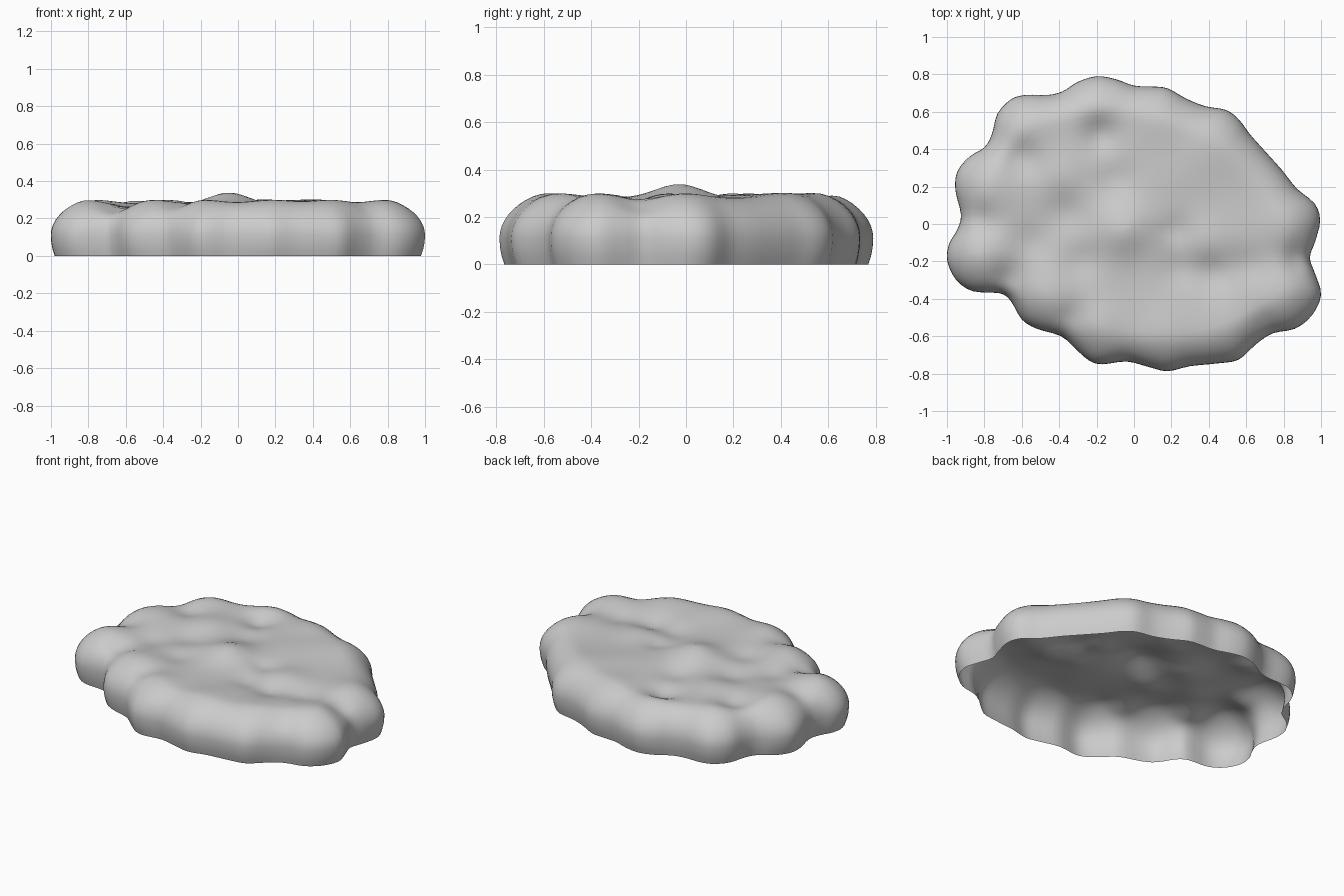
import bpy, bmesh, math
from mathutils import Vector

if "Cube" in bpy.data.objects:
    bpy.data.objects.remove(bpy.data.objects["Cube"])

# Lobed outline seen from above, counter-clockwise
OUTLINE = [
    (.995, .02), (.965, .11), (.87, .19), (.79, .29), (.70, .39), (.62, .48), (.56, .56), (.49, .61),
    (.38, .63), (.28, .67), (.18, .725), (.10, .735), (0, .74), (-.10, .775), (-.20, .79),
    (-.30, .76), (-.38, .71), (-.46, .69), (-.58, .69), (-.66, .665), (-.73, .59), (-.76, .48),
    (-.80, .41), (-.88, .36), (-.945, .28), (-.955, .18), (-.925, .05), (-.945, -.03),
    (-.99, -.11), (-.998, -.20), (-.95, -.30), (-.86, -.36), (-.72, -.37), (-.66, -.41),
    (-.60, -.51), (-.52, -.56), (-.39, -.60), (-.31, -.67), (-.24, -.73), (-.17, -.75),
    (-.04, -.735), (.08, -.765), (.18, -.787), (.30, -.76), (.45, -.745), (.56, -.725),
    (.65, -.645), (.74, -.585), (.86, -.56), (.95, -.49), (1.0, -.38), (.97, -.27),
    (.94, -.18), (.97, -.09)]

# Soft bumps and hollows on the top: x, y, height, width
BUMPS = [
    (-.05, -.03, .058, .14), (.40, -.09, .02, .13), (-.80, -.18, .02, .14), (-.76, .20, .02, .14),
    (-.58, .52, .02, .14), (.80, -.38, .02, .14), (.80, 0, .02, .14), (-.45, -.37, .02, .13),
    (-.20, .62, .02, .12), (.13, .56, .02, .15), (.42, .42, .02, .18), (.18, -.58, .02, .15),
    (.50, -.55, .02, .15), (-.18, -.55, .02, .13), (-.38, .26, .02, .12), (.20, .25, .012, .18)]
HOLLOWS = [
    (-.18, .48, -.045, .10), (-.60, .36, -.035, .10), (-.82, .02, -.035, .09),
    (-.66, -.29, -.045, .10), (.88, -.19, -.045, .09), (.42, -.26, -.035, .10),
    (.24, -.24, -.025, .10), (.62, -.22, -.025, .10), (-.33, -.50, -.025, .08),
    (.22, -.04, -.02, .08), (-.38, .05, -.025, .11), (-.55, -.10, -.025, .11),
    (-.28, -.20, -.02, .10), (-.10, .24, -.02, .10), (.70, -.54, -.02, .08)]
LUMPS = BUMPS + HOLLOWS

RIM = .17       # height of the rounded rim above its widest line
MID = .11       # height of the widest line


def catmull(points, steps):
    pts = [Vector(p) for p in points]
    n, out = len(pts), []
    for i in range(n):
        a, b, c, d = (pts[(i + k) % n] for k in (-1, 0, 1, 2))
        for s in range(steps):
            t = s / steps
            out.append(.5 * (2 * b + (c - a) * t + (2 * a - 5 * b + 4 * c - d) * t * t
                             + (3 * b - a - 3 * c + d) * t ** 3))
    return out


def inset_loop(loop, dist):
    # Move inwards in small steps, easing the loop so it never folds
    n, steps = len(loop), 10
    for _ in range(steps):
        moved = []
        for i, p in enumerate(loop):
            t = (loop[(i + 3) % n] - loop[i - 3]).normalized()
            moved.append(p + Vector((-t.y, t.x)) * dist / steps)
        for _ in range(4):
            moved = [.5 * p + .25 * (moved[i - 1] + moved[(i + 1) % n]) for i, p in enumerate(moved)]
        loop = moved
    return loop


def lump(p):
    return sum(h * math.exp(-((p.x - x) ** 2 + (p.y - y) ** 2) / (w * w)) for x, y, h, w in LUMPS)


outer = catmull(OUTLINE, 3)
inner = inset_loop(outer, .18)
bm = bmesh.new()
rings = []

# Rounded rim, open at the bottom
for z in (0, .035, .07):
    f = .10 * ((MID - z) / MID) ** 2
    rings.append([bm.verts.new((*o.lerp(i, f), z)) for o, i in zip(outer, inner)])
for k in range(11):
    a = math.pi / 2 * k / 10
    ring = []
    for o, i in zip(outer, inner):
        p = o.lerp(i, 1 - math.cos(a))
        ring.append(bm.verts.new((*p, MID + RIM * math.sin(a) + lump(p) * math.sin(a) ** 2)))
    rings.append(ring)

# Lumpy top, running in to a point at the middle
for k in range(1, 16):
    ring = []
    for i in inner:
        p = i * (1 - k / 16)
        ring.append(bm.verts.new((*p, MID + RIM + lump(p))))
    rings.append(ring)
centre = bm.verts.new((0, 0, MID + RIM + lump(Vector((0, 0)))))

n = len(outer)
for lo, hi in zip(rings, rings[1:]):
    for i in range(n):
        j = (i + 1) % n
        bm.faces.new((lo[i], lo[j], hi[j], hi[i]))
for i in range(n):
    bm.faces.new((rings[-1][i], rings[-1][(i + 1) % n], centre))
for f in bm.faces:
    f.smooth = True

mesh = bpy.data.meshes.new("lumpy_slab")
bm.to_mesh(mesh)
bm.free()
slab = bpy.data.objects.new("lumpy_slab", mesh)
bpy.context.collection.objects.link(slab)
